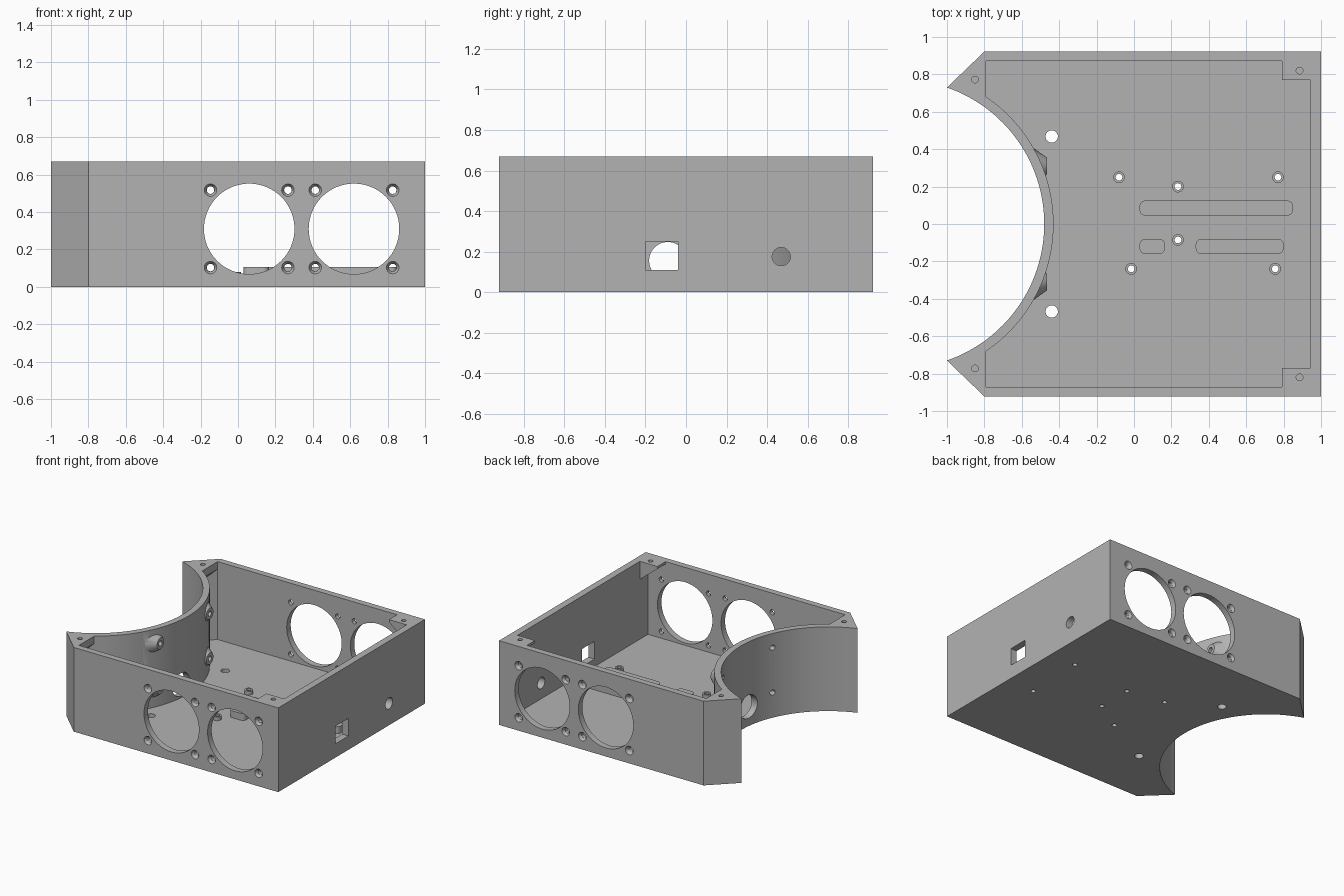
import bpy, bmesh
from math import sin, cos, radians, pi
from mathutils import Matrix, Vector

cube = bpy.data.objects.get("Cube")
if cube:
    bpy.data.objects.remove(cube, do_unlink=True)

grey = bpy.data.materials.new("plastic_grey")
grey.use_nodes = True
COLOUR = (0.45, 0.45, 0.45, 1)
grey.diffuse_color = COLOUR
grey.node_tree.nodes["Principled BSDF"].inputs["Base Color"].default_value = COLOUR

HEIGHT, FLOOR = 0.67, 0.05
HALF_Y, INNER_Y = 0.922, 0.872
ARC_X, R_OUT, R_IN = -1.252, 0.772, 0.822


def finish(name, bm):
    bmesh.ops.recalc_face_normals(bm, faces=bm.faces)
    mesh = bpy.data.meshes.new(name)
    bm.to_mesh(mesh)
    bm.free()
    mesh.materials.append(grey)
    ob = bpy.data.objects.new(name, mesh)
    bpy.context.collection.objects.link(ob)
    return ob


def prism(name, outline, bottom, top):
    """Upright prism; bottom is a height or a function of x."""
    bm = bmesh.new()
    low = bottom if callable(bottom) else (lambda x: bottom)
    a = [bm.verts.new((x, y, low(x))) for x, y in outline]
    b = [bm.verts.new((x, y, top)) for x, y in outline]
    bm.faces.new(a)
    bm.faces.new(b)
    for i in range(len(a)):
        j = (i + 1) % len(a)
        bm.faces.new((a[i], a[j], b[j], b[i]))
    return finish(name, bm)


def rod(name, start, end, r1, r2=None, sides=32):
    """Cylinder or cone between two points."""
    start, end = Vector(start), Vector(end)
    d = end - start
    bm = bmesh.new()
    turn = Vector((0, 0, 1)).rotation_difference(d).to_matrix().to_4x4()
    bmesh.ops.create_cone(bm, cap_ends=True, segments=sides, radius1=r1,
                          radius2=r1 if r2 is None else r2, depth=d.length,
                          matrix=Matrix.Translation((start + end) / 2) @ turn)
    return finish(name, bm)


def combine(targets, tool, operation="DIFFERENCE"):
    for ob in targets:
        mod = ob.modifiers.new("cut", "BOOLEAN")
        mod.operation, mod.solver, mod.object = operation, "EXACT", tool
        bpy.context.view_layer.objects.active = ob
        bpy.ops.object.modifier_apply(modifier=mod.name)
    bpy.data.objects.remove(tool, do_unlink=True)


def arc(radius, a0, a1, n):
    angles = [radians(a0 + (a1 - a0) * i / n) for i in range(n + 1)]
    return [(ARC_X + radius * cos(t), radius * sin(t)) for t in angles]


def rectangle(x0, x1, y0, y1):
    return [(x0, y0), (x1, y0), (x1, y1), (x0, y1)]


def rounded(x0, x1, y0, y1, r):
    corners = ((x1 - r, y1 - r), (x0 + r, y1 - r), (x0 + r, y0 + r), (x1 - r, y0 + r))
    return [(cx + r * cos((k + i / 6) * pi / 2), cy + r * sin((k + i / 6) * pi / 2))
            for k, (cx, cy) in enumerate(corners) for i in range(7)]


# Tray with chamfered corners and a concave side
outer = [(-0.8, -HALF_Y), (1, -HALF_Y), (1, HALF_Y), (-0.8, HALF_Y)]
shell = prism("enclosure_shell", outer + arc(R_OUT, 70.95, -70.95, 64), 0, HEIGHT)
inner = [(-0.79, -INNER_Y), (0.945, -INNER_Y), (0.945, INNER_Y), (-0.79, INNER_Y)]
combine([shell], prism("cavity", inner + arc(R_IN, 66.1, -66.1, 64), FLOOR, 1))

# Tapered screw bosses on the concave wall
for s in (-1, 1):
    for z in (0.2, 0.557):
        y = 0.31 * s
        boss = rod("wall_boss", (-0.535, y, z), (-0.465, y, z), 0.095, 0.045)
        combine([boss], rod("arc_cut", (ARC_X, 0, -1), (ARC_X, 0, 1), R_OUT + 0.01, sides=128))
        combine([shell], boss, "UNION")
        combine([shell], rod("screw_cut", (-0.7, y, z), (-0.4, y, z), 0.02))

# Fan openings with countersunk screw holes on front and back
for s in (-1, 1):
    for cx in (0.06, 0.62):
        cz, reach = 0.31, 0.207
        combine([shell], rod("fan_cut", (cx, s * 0.8, cz), (cx, s, cz), 0.242, sides=64))
        for dx in (-reach, reach):
            for dz in (-reach, reach):
                x, z = cx + dx, cz + dz
                combine([shell], rod("screw_cut", (x, s * 0.8, z), (x, s, z), 0.02))
                combine([shell], rod("countersink", (x, s * 0.9, z),
                                     (x, s * 0.923, z), 0.021, 0.034))

# Side wall openings and the cable hole in the concave wall
combine([shell], prism("socket_cut", rectangle(0.9, 1.1, -0.2, -0.04), 0.11, 0.25))
combine([shell], rod("plug_cut", (0.9, 0.47, 0.175), (1.1, 0.47, 0.175), 0.045))
combine([shell], rod("cable_cut", (-0.7, -0.09, 0.155), (-0.35, -0.09, 0.155), 0.092, sides=48))

# Floor holes beside the concave wall
for s in (-1, 1):
    combine([shell], rod("floor_cut", (-0.44, s * 0.468, -0.1), (-0.44, s * 0.468, 0.1), 0.033))

# Drilled standoffs for circuit boards
parts = [shell]
for x, y in ((-0.08, 0.25), (0.77, 0.25), (0.235, 0.2),
             (0.235, -0.085), (-0.015, -0.24), (0.755, -0.24)):
    post = rod("standoff", (x, y, FLOOR), (x, y, 0.08), 0.031)
    combine([shell, post], rod("drill", (x, y, -0.1), (x, y, 0.2), 0.018))
    parts.append(post)

# Raised floor bars
for x0, x1, y0, y1 in ((0.03, 0.85, 0.045, 0.125),
                       (0.03, 0.165, -0.16, -0.08), (0.33, 0.8, -0.16, -0.08)):
    parts.append(prism("support_bar", rounded(x0, x1, y0, y1, 0.03), FLOOR, 0.105))

# Lid screw gussets in the four corners
for s in (-1, 1):
    square = [(x, y * s) for x, y in rectangle(0.79, 0.945, 0.77, INNER_Y)]
    right = prism("square_gusset", square, lambda x: 0.65 - (x - 0.79) * 0.8, HEIGHT)
    wedge = [(-0.79, INNER_Y)] + arc(R_IN, 66.1, 55.8, 5)
    left = prism("wedge_gusset", [(x, y * s) for x, y in wedge],
                 lambda x: 0.61 + (x + 0.79), HEIGHT)
    for ob, x, y in ((right, 0.885, 0.82), (left, -0.85, 0.772)):
        combine([ob, shell], rod("lid_drill", (x, s * y, 0.4), (x, s * y, 0.8), 0.018))
        parts.append(ob)

# Smooth the round surfaces, keep the edges crisp
bpy.ops.object.select_all(action="DESELECT")
for ob in parts:
    ob.select_set(True)
bpy.context.view_layer.objects.active = shell
bpy.ops.object.shade_smooth_by_angle(angle=radians(30))
